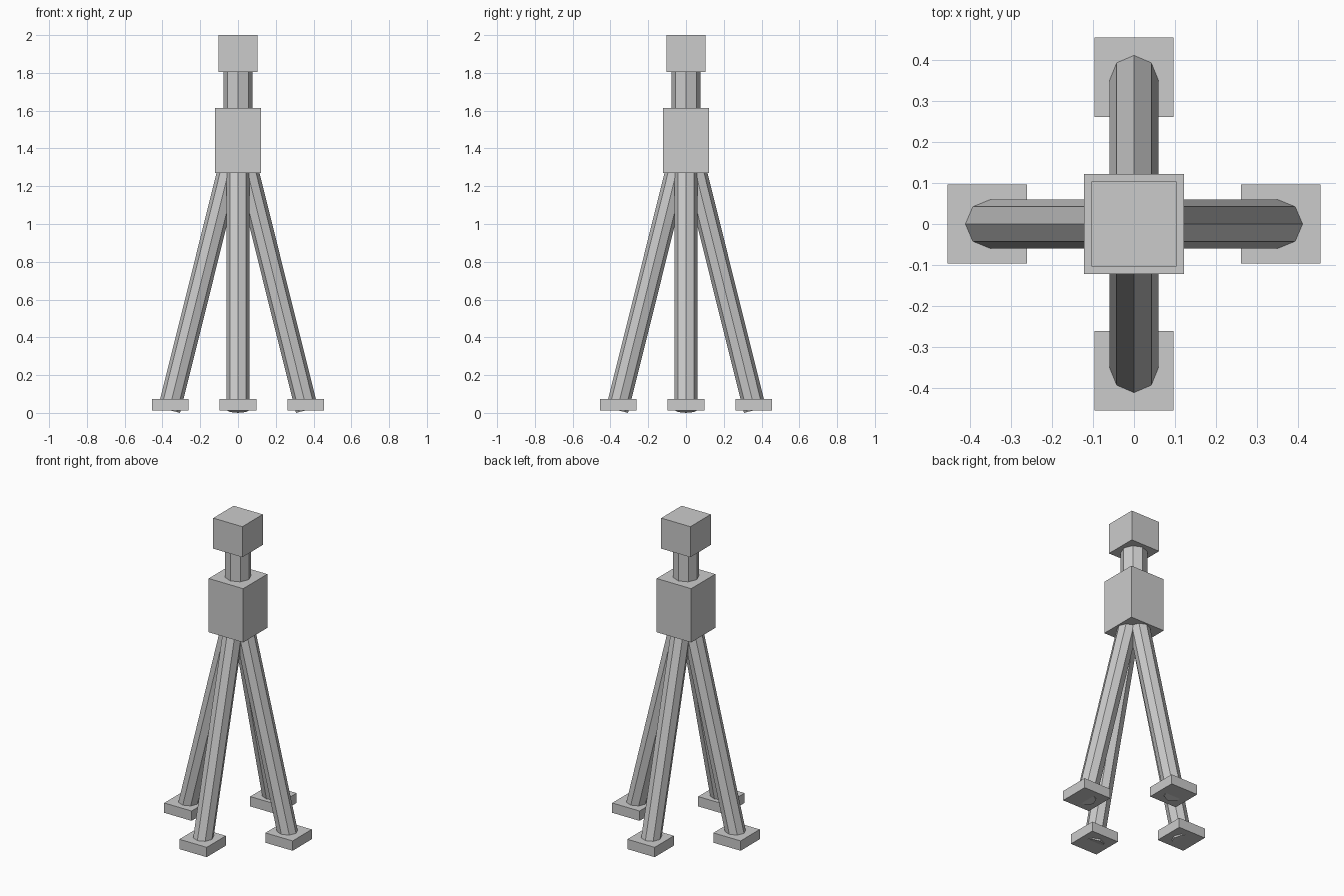
import bpy
from math import sin, cos, pi
from mathutils import Vector, Matrix

if "Cube" in bpy.data.objects:
    bpy.data.objects.remove(bpy.data.objects["Cube"])


def box(name, centre, size):
    bpy.ops.mesh.primitive_cube_add(size=1, location=centre)
    ob = bpy.context.object
    ob.name = name
    ob.scale = size
    bpy.ops.object.transform_apply(location=False, rotation=False, scale=True)
    return ob


def rod(name, start, end, radius, spin=0):
    # flat-sided octagonal bar between two points, spun about its vertical heading
    a, b = Vector(start), Vector(end)
    bpy.ops.mesh.primitive_cylinder_add(vertices=8, radius=radius, depth=(b - a).length)
    ob = bpy.context.object
    ob.name = name
    axis = (b - a).normalized()
    tilt = Vector((0, 0, 1)).rotation_difference(axis).to_matrix().to_4x4()
    ob.matrix_world = (Matrix.Rotation(spin, 4, 'Z')
                       @ Matrix.Translation((a + b) / 2) @ tilt)
    return ob


# head, neck and body
box("head", (0, 0, 1.902), (0.207, 0.207, 0.196))
rod("neck", (0, 0, 1.55), (0, 0, 1.85), 0.078)
box("body", (0, 0, 1.442), (0.245, 0.245, 0.345))

# four splayed legs, each with a square foot
for i, side in enumerate(("right", "back", "left", "front")):
    turn = i * pi / 2
    rod(side + "_leg", (0.365, 0, 0.0146), (0.02, 0, 1.398), 0.06, turn)
    box(side + "_foot", (0.359 * cos(turn), 0.359 * sin(turn), 0.043),
        (0.194, 0.194, 0.063))
